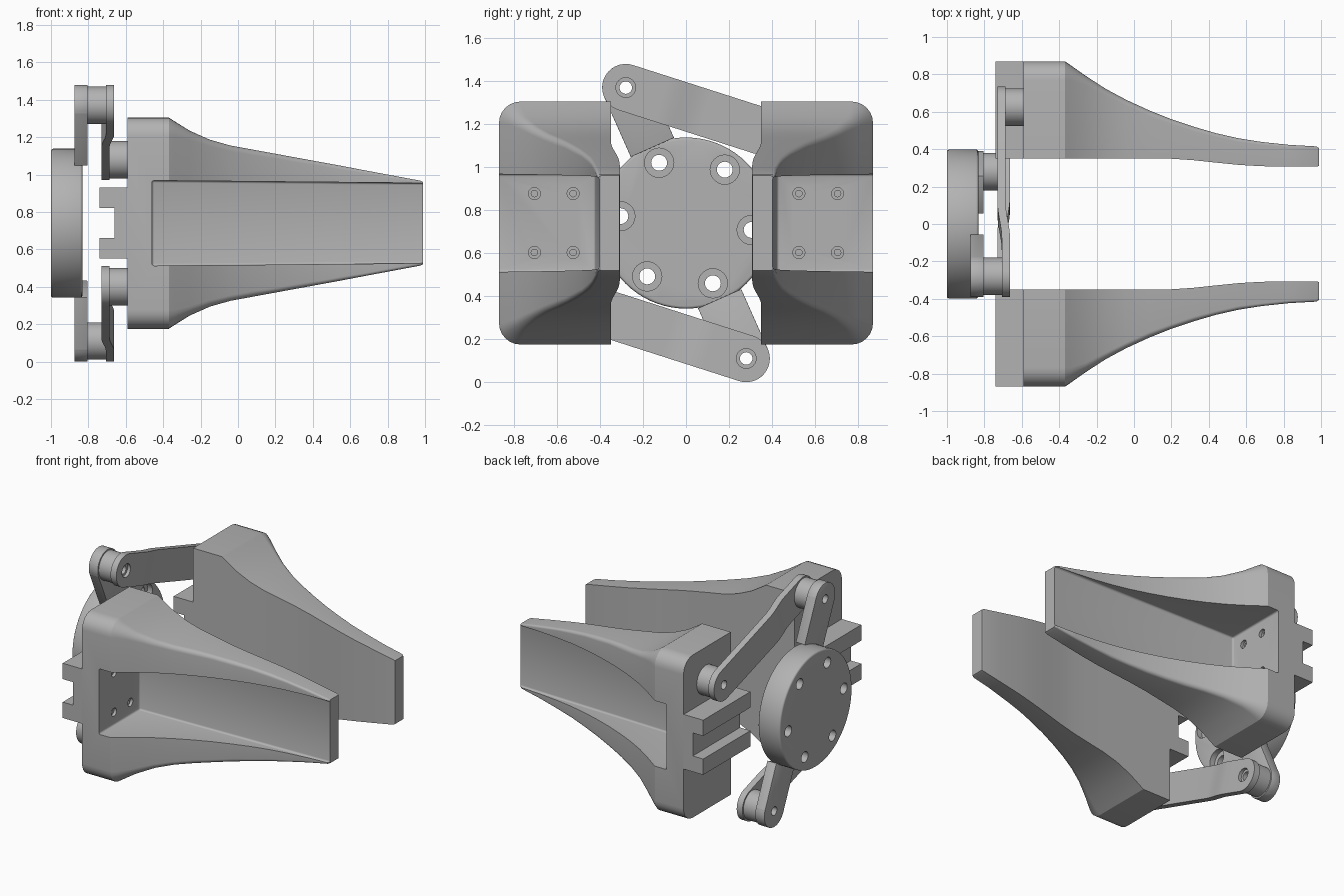
import bpy, bmesh, math
from mathutils import Vector

if "Cube" in bpy.data.objects:
    bpy.data.objects.remove(bpy.data.objects["Cube"])

MID = 0.74  # height of the rotation axis

grey = bpy.data.materials.new("plain_grey")
grey.use_nodes = True
grey.diffuse_color = (0.45, 0.45, 0.45, 1)
grey.node_tree.nodes["Principled BSDF"].inputs["Base Color"].default_value = (0.45, 0.45, 0.45, 1)


def make(name, bm):
    bmesh.ops.recalc_face_normals(bm, faces=bm.faces)
    mesh = bpy.data.meshes.new(name)
    bm.to_mesh(mesh)
    bm.free()
    mesh.materials.append(grey)
    obj = bpy.data.objects.new(name, mesh)
    bpy.context.collection.objects.link(obj)
    return obj


def loft(name, rings):
    """Skin a row of equal-length closed rings and cap both ends."""
    bm = bmesh.new()
    rows = [[bm.verts.new(p) for p in ring] for ring in rings]
    n = len(rows[0])
    for a, b in zip(rows, rows[1:]):
        for i in range(n):
            j = (i + 1) % n
            bm.faces.new((a[i], a[j], b[j], b[i]))
    bm.faces.new(rows[0])
    bm.faces.new(rows[-1])
    return make(name, bm)


def cylinder(name, y, z, r, x0, x1, sides=48):
    ring = [(y + r * math.cos(math.tau * i / sides), z + r * math.sin(math.tau * i / sides))
            for i in range(sides)]
    return loft(name, [[(x, a, b) for a, b in ring] for x in (x0, x1)])


def apply(obj, kind, **settings):
    bpy.context.view_layer.objects.active = obj
    mod = obj.modifiers.new(kind.lower(), kind)
    for key, value in settings.items():
        setattr(mod, key, value)
    bpy.ops.object.modifier_apply(modifier=mod.name)


def cut(obj, cutter):
    apply(obj, "BOOLEAN", operation="DIFFERENCE", solver="EXACT", object=cutter)
    bpy.data.objects.remove(cutter)


def drill(obj, y, z, r, x0, x1):
    cut(obj, cylinder("drill", y, z, r, x0, x1, 24))


def bevel(obj, width, segments=3):
    apply(obj, "BEVEL", width=width, segments=segments, limit_method="ANGLE",
          angle_limit=math.radians(50))


def smooth(obj):
    bpy.ops.object.select_all(action="DESELECT")
    obj.select_set(True)
    bpy.context.view_layer.objects.active = obj
    bpy.ops.object.shade_smooth_by_angle(angle=math.radians(32))


def bar(name, a, b, r, x_range, start_round=True, end_round=True, extra=()):
    """Flat bar from a to b in the yz plane; x_range(u) gives its two faces."""
    a, b = Vector(a), Vector(b)
    length = (b - a).length
    along = (b - a) / length
    side = Vector((-along.y, along.x))
    angles = [math.radians(t) for t in range(2, 91, 8)]
    first = [(-r * math.cos(t), r * math.sin(t)) for t in angles] if start_round else []
    last = [(length - u, w) for u, w in reversed(first)] if end_round else [(length, r)]
    stations = first + [(0, r)] + [(u, r) for u in extra] + last
    rings = []
    for u, w in stations:
        p, q = a + along * u + side * w, a + along * u - side * w
        x0, x1 = x_range(u)
        rings.append([(x0, *p), (x1, *p), (x1, *q), (x0, *q)])
    return loft(name, rings)


# Jaw stations: x, inner side, outer side, half height, corner radius
STATIONS = [
    (-0.59, 0.35, 0.87, 0.565, 0.1), (-0.37, 0.35, 0.87, 0.565, 0.1),
    (-0.34, 0.35, 0.85, 0.545, 0.08), (-0.26, 0.35, 0.793, 0.495, 0.05),
    (-0.15, 0.35, 0.722, 0.446, 0.035), (-0.04, 0.35, 0.663, 0.415, 0.03),
    (0.08, 0.35, 0.608, 0.393, 0.03), (0.2, 0.349, 0.56, 0.371, 0.025),
    (0.32, 0.341, 0.52, 0.349, 0.025), (0.44, 0.328, 0.485, 0.327, 0.02),
    (0.56, 0.316, 0.458, 0.305, 0.02), (0.68, 0.309, 0.439, 0.282, 0.015),
    (0.83, 0.307, 0.423, 0.254, 0.015), (0.975, 0.307, 0.415, 0.227, 0.012),
    (0.99, 0.31, 0.405, 0.22, 0.01)]


def jaw_ring(s, x, inner, outer, h, r):
    arc = [(outer - r + r * math.sin(t), h - r + r * math.cos(t))
           for t in (math.radians(15 * k) for k in range(7))]
    half = [(inner, h)] + arc
    pts = half + [(y, -z) for y, z in reversed(half)]
    return [(x, s * y, MID + z) for y, z in pts]


def jaw(prefix, s):
    body = loft(prefix + "_jaw", [jaw_ring(s, *st) for st in STATIONS])
    # Long pocket in the outer side
    pocket = loft("pocket", [
        [(x, s * y, MID + z) for y, z in ((floor, h), (1, h), (1, -h), (floor, -h))]
        for x, floor, h in ((-0.46, 0.422, 0.228), (1.05, 0.402, 0.214))])
    bevel(pocket, 0.012)
    cut(body, pocket)
    # Screw holes in the pocket's end wall
    for y in (0.525, 0.705):
        for z in (-0.137, 0.137):
            drill(body, s * y, MID + z, 0.028, -0.48, -0.4)
            drill(body, s * y, MID + z, 0.015, -0.56, -0.44)
    smooth(body)
    # Grooved slide rail behind the jaw
    profile = [(-0.58, 0.19), (-0.74, 0.19), (-0.74, 0.08), (-0.66, 0.08)]
    profile += [(x, -z) for x, z in reversed(profile)]
    loft(prefix + "_slide_rail", [[(x, s * y, MID + z) for x, z in profile]
                                  for y in (0.35, 0.868)])


def linkage(prefix, s):
    def at(y, dz):
        return (s * y, MID + s * dz)
    pivot, jaw_point = at(-0.28, 0.63), at(0.625, 0.34)

    # Crank arm growing out of the disc
    reach = Vector((-0.28, 0.63))
    base = reach.normalized() * 0.385
    arm = bar(prefix + "_crank_arm", pivot, at(*base), 0.11,
              lambda u: (-0.875, -0.805), end_round=False)
    bevel(arm, 0.006, 2)

    # Cranked link with a gentle sideways step
    def step(u):
        t = min(max((u - 0.18) / 0.2, 0), 1)
        shift = 0.023 * t * t * (3 - 2 * t)
        return (-0.707 - shift, -0.663 - shift)
    link = bar(prefix + "_link", pivot, jaw_point, 0.11, step,
               extra=[0.18 + 0.025 * k for k in range(9)])

    # Pivot pins at both ends
    pivot_pin = cylinder(prefix + "_pivot_pin", *pivot, 0.1, -0.81, -0.7)
    jaw_pin = cylinder(prefix + "_jaw_pin", *jaw_point, 0.1, -0.69, -0.58)

    for part in (arm, link, pivot_pin):
        drill(part, *pivot, 0.029, -0.95, -0.6)
    drill(link, *pivot, 0.046, -0.685, -0.6)
    drill(link, *jaw_point, 0.03, -0.8, -0.6)
    drill(jaw_pin, *jaw_point, 0.03, -0.8, -0.62)
    for part in (arm, link, pivot_pin, jaw_pin):
        smooth(part)


# Drive disc with six counterbored holes
disc = cylinder("drive_disc", 0, MID, 0.398, -1.0, -0.832, 72)
bevel(disc, 0.012)
for k in range(6):
    t = math.radians(54 + 60 * k)
    y, z = 0.307 * math.cos(t), MID + 0.307 * math.sin(t)
    drill(disc, y, z, 0.037, -1.1, -0.8)
    drill(disc, y, z, 0.068, -0.87, -0.8)
smooth(disc)

jaw("front", -1)
jaw("back", 1)
linkage("upper", 1)
linkage("lower", -1)
